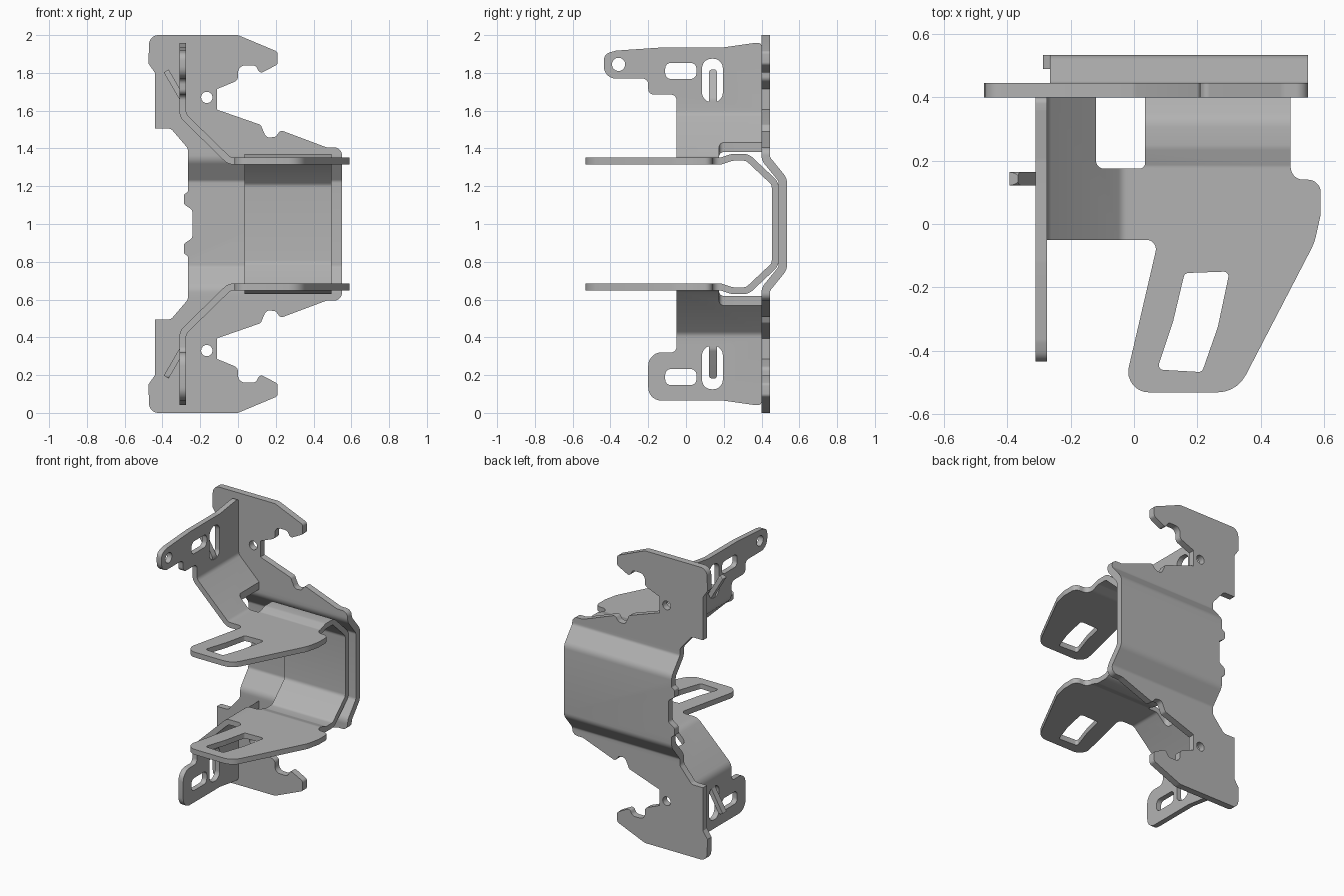
import bpy, bmesh, math
from mathutils import Vector

cube = bpy.data.objects.get("Cube")
if cube:
    bpy.data.objects.remove(cube, do_unlink=True)

steel = bpy.data.materials.new("brushed_steel_grey")
steel.use_nodes = True
GREY = (0.45, 0.45, 0.45, 1)
steel.diffuse_color = GREY
steel.node_tree.nodes["Principled BSDF"].inputs["Base Color"].default_value = GREY


def rounded(pts, closed=True):
    """Round every corner given as (a, b, radius)."""
    out, n = [], len(pts)
    for i, p in enumerate(pts):
        c = Vector(p[:2])
        end = not closed and i in (0, n - 1)
        if len(p) < 3 or end:
            out.append(c)
            continue
        u = Vector(pts[i - 1][:2]) - c
        v = Vector(pts[(i + 1) % n][:2]) - c
        half = u.angle(v) / 2
        d = min(p[2] / math.tan(half), u.length * 0.49, v.length * 0.49)
        r = d * math.tan(half)
        u.normalize()
        v.normalize()
        mid = c + (u + v).normalized() * (r / math.sin(half))
        s, e = c + u * d - mid, c + v * d - mid
        turn = s.angle_signed(e)
        steps = max(2, math.ceil(abs(turn) / math.radians(13)))
        for k in range(steps + 1):
            a = -turn * k / steps
            out.append(mid + Vector((s.x * math.cos(a) - s.y * math.sin(a),
                                     s.x * math.sin(a) + s.y * math.cos(a))))
    return out


def sheet(path, t):
    """Thicken an open centre line into a closed sheet-metal section."""
    p = rounded(path, False)
    left, right = [], []
    for i, c in enumerate(p):
        a = (c - p[i - 1]).normalized() if i else None
        b = (p[i + 1] - c).normalized() if i < len(p) - 1 else None
        a, b = a or b, b or a
        m = (a + b).normalized()
        nrm = Vector((-m.y, m.x)) * (t / 2 / m.dot(a))
        left.append(c + nrm)
        right.append(c - nrm)
    return left + right[::-1]


def prism(name, pts, axis, lo, hi):
    """Extrude a flat outline along one axis."""
    place = {"x": lambda a, b, h: (h, a, b),
             "y": lambda a, b, h: (a, h, b),
             "z": lambda a, b, h: (a, b, h)}[axis]
    bm = bmesh.new()
    ring = [bm.verts.new(place(p[0], p[1], lo)) for p in pts]
    face = bm.faces.new(ring)
    ext = bmesh.ops.extrude_face_region(bm, geom=[face])
    move = Vector(place(0, 0, hi - lo))
    bmesh.ops.translate(bm, vec=move, verts=[g for g in ext["geom"] if isinstance(g, bmesh.types.BMVert)])
    bmesh.ops.recalc_face_normals(bm, faces=bm.faces)
    me = bpy.data.meshes.new(name)
    bm.to_mesh(me)
    bm.free()
    me.materials.append(steel)
    ob = bpy.data.objects.new(name, me)
    bpy.context.collection.objects.link(ob)
    return ob


def carve(ob, op, tool):
    """Apply one boolean and discard the tool."""
    mod = ob.modifiers.new("cut", "BOOLEAN")
    mod.operation, mod.object, mod.solver = op, tool, "EXACT"
    dg = bpy.context.evaluated_depsgraph_get()
    me = bpy.data.meshes.new_from_object(ob.evaluated_get(dg))
    ob.modifiers.clear()
    ob.data = me
    bpy.data.objects.remove(tool, do_unlink=True)


def flip(ob, name=None):
    """Mirror about mid height, as a copy when a name is given."""
    if name:
        ob = ob.copy()
        ob.data = ob.data.copy()
        ob.name = name
        bpy.context.collection.objects.link(ob)
    bm = bmesh.new()
    bm.from_mesh(ob.data)
    for v in bm.verts:
        v.co.z = 2 - v.co.z
    bmesh.ops.reverse_faces(bm, faces=bm.faces)
    bm.to_mesh(ob.data)
    bm.free()
    return ob


def box(a0, a1, b0, b1, r):
    return rounded([(a0, b0, r), (a1, b0, r), (a1, b1, r), (a0, b1, r)])


def circle(a, b, r):
    return [(a + r * math.cos(k * math.tau / 28), b + r * math.sin(k * math.tau / 28)) for k in range(28)]


def both(upper):
    """Upper half of a path followed by its reflection about z = 1."""
    return upper + [(p[0], 2 - p[1], *p[2:]) for p in reversed(upper)]


# Back plate: hat-shaped section trimmed to the hooked outline
section = both([(.4225, 2.1), (.4225, 1.345, .05), (.512, 1.235, .05)])
back = prism("back_plate", sheet(section, .045), "x", -.7, .7)
half = [(.55, 1.405, .05), (.47, 1.405, .05), (.225, 1.497, .02), (.2, 1.462, .02), (.15, 1.455, .03),
        (.12, 1.525, .02), (-.11, 1.605), (-.11, 1.715), (0, 1.76, .03), (.0, 1.84, .04),
        (.095, 1.84, .03), (.115, 1.795, .02), (.21, 1.845, .02), (.21, 1.912, .02), (0, 2, .04),
        (-.47, 2, .05), (-.474, 1.85), (-.44, 1.8), (-.44, 1.505), (-.355, 1.505, .03), (-.265, 1.4, .04),
        (-.265, 1.17, .01), (-.287, 1.155, .01), (-.287, 1.105, .02), (-.242, 1.075, .02)]
carve(back, "INTERSECT", prism("outline", rounded(both(half)), "y", 0, 1))
for z in (.33, 1.67):
    carve(back, "DIFFERENCE", prism("hole", circle(-.165, z, .03), "y", 0, 1))

# Stepped ears on the right edge of the back plate
ear = prism("upper_ear", sheet([(-.7, .464), (-.5, .464, .05), (-.455, .4225, .03), (-.44, .4225)], .045), "z", 1.4, 1.95)
ear_shape = [(-.44, 1.505), (-.6, 1.505, .03), (-.6, 1.68, .03), (-.49, 1.8, .05), (-.474, 1.85), (-.44, 1.8)]
carve(ear, "INTERSECT", prism("outline", rounded(ear_shape), "y", 0, 1))
flip(ear, "lower_ear")

# Inner channel with its two long horizontal flanges
channel = both([(-.6, 1.333), (.185, 1.333, .04), (.245, 1.353, .04), (.325, 1.353, .05), (.472, 1.215, .05)])
inner = prism("inner_channel", sheet(channel, .036), "x", -.2, .7)
plan = [(.035, .6), (.035, .175, .045), (0, .175), (0, -.05), (.077, -.05, .06), (-.035, -.532, .065),
        (.325, -.532, .1), (.57, -.06, .15), (.59, .03, .08), (.59, .14, .04), (.495, .14, .04), (.495, .6)]
carve(inner, "INTERSECT", prism("outline", rounded(plan), "z", 0, 2))
window = [(.16, -.155, .015), (.302, -.15, .015), (.265, -.325, .1), (.215, -.468, .015),
          (.073, -.46, .015), (.123, -.31, .1)]
carve(inner, "DIFFERENCE", prism("window", rounded(window), "z", 0, 2))


def wing(name, arm):
    """Side wing: slanted web plus an upright slotted ear."""
    bend = [(0, 1.333), (-.045, 1.333, .08), (-.293, 1.575, .06), (-.293, 2.1)]
    ob = prism(name, sheet(bend, .036), "y", -.6, .5)
    side = [(-.05, 1.2), (.4, 1.2), (.4, 1.96, .02), (.36, 1.958, .03), (.2, 1.935, .1)] + arm
    carve(ob, "INTERSECT", prism("outline", rounded(side), "x", -.5, .2))
    notch = [(-.12, .175, .025), (.1, .175), (.1, .5), (-.12, .5)]
    carve(ob, "DIFFERENCE", prism("notch", rounded(notch), "z", 1, 2.2))
    for slot in (box(-.11, .055, 1.768, 1.853, .03), box(.085, .195, 1.645, 1.875, .05)):
        carve(ob, "DIFFERENCE", prism("slot", slot, "x", -.5, 0))
    return ob


# Wings: long pierced arm above, short rounded arm below
upper = wing("upper_wing", [(-.12, 1.935, .1), (-.37, 1.918, .06), (-.435, 1.9, .06), (-.435, 1.77, .07),
                            (-.2, 1.77, .03), (-.2, 1.685, .03), (-.05, 1.685, .03)])
carve(upper, "DIFFERENCE", prism("hole", circle(-.357, 1.845, .035), "x", -.5, 0))
lower = flip(wing("lower_wing", [(-.2, 1.935, .07), (-.2, 1.68, .07), (-.05, 1.68, .03)]))

# Spring tabs bent out of the upright slots
tab = prism("upper_tab", sheet([(-.293, 1.63), (-.293, 1.66, .03), (-.38, 1.81)], .03), "y", .122, .164)
carve(tab, "INTERSECT", prism("outline", rounded([(.122, 1.5), (.164, 1.5), (.164, 1.82, .02), (.122, 1.82, .02)]),
                              "x", -.5, 0))
flip(tab, "lower_tab")

# Smooth bends, crisp cut edges
for ob in bpy.context.collection.objects:
    if ob.type == "MESH" and steel.name in ob.data.materials:
        bpy.ops.object.select_all(action="DESELECT")
        ob.select_set(True)
        bpy.context.view_layer.objects.active = ob
        bpy.ops.object.shade_smooth_by_angle(angle=math.radians(30))
